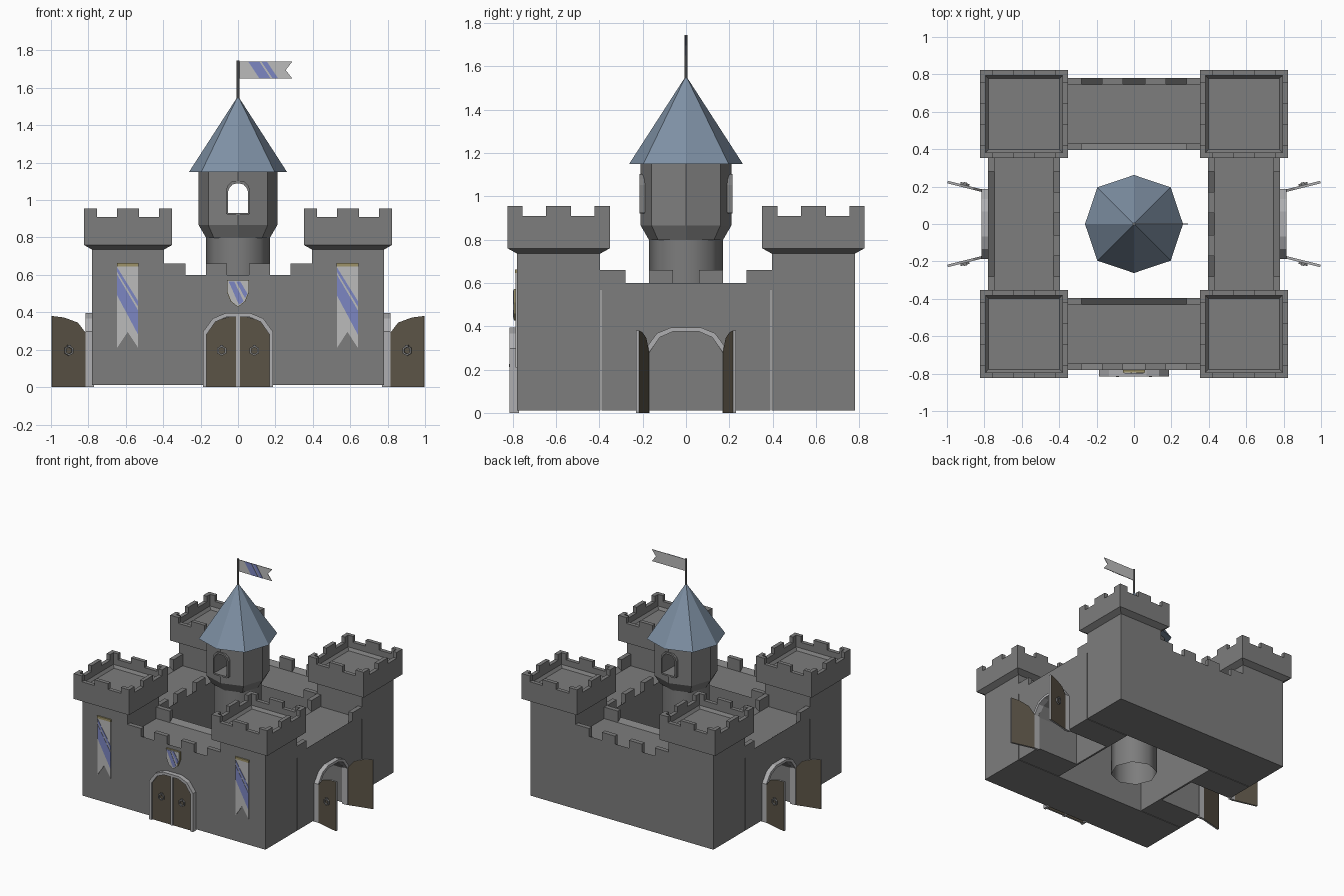
import bpy, bmesh
from math import pi, cos, sin, sqrt, radians
from mathutils import Matrix

if "Cube" in bpy.data.objects:
    bpy.data.objects.remove(bpy.data.objects["Cube"])


def material(name, rgb):
    m = bpy.data.materials.new(name)
    m.diffuse_color = (*rgb, 1)
    m.use_nodes = True
    m.node_tree.nodes["Principled BSDF"].inputs["Base Color"].default_value = m.diffuse_color
    return m


STONE = material("stone", (0.205, 0.205, 0.205))
ROOF = material("slate", (0.21, 0.28, 0.37))
WOOD = material("wood", (0.105, 0.088, 0.062))
TRIM = material("trim", (0.43, 0.43, 0.44))
CLOTH = material("cloth", (0.50, 0.50, 0.50))
BLUE = material("blue", (0.20, 0.24, 0.54))
GOLD = material("gold", (0.34, 0.29, 0.14))


def finish(name, bm, mat=None, M=None, fix=True):
    if M is not None:
        bm.transform(M)
    if fix:
        bmesh.ops.recalc_face_normals(bm, faces=bm.faces)
    me = bpy.data.meshes.new(name)
    bm.to_mesh(me)
    bm.free()
    me.materials.append(mat or STONE)
    ob = bpy.data.objects.new(name, me)
    bpy.context.collection.objects.link(ob)
    return ob


def add_box(bm, x0, x1, y0, y1, z0, z1):
    M = Matrix.Translation(((x0 + x1) / 2, (y0 + y1) / 2, (z0 + z1) / 2)) @ \
        Matrix.Diagonal((abs(x1 - x0), abs(y1 - y0), abs(z1 - z0), 1))
    bmesh.ops.create_cube(bm, size=1, matrix=M)


def add_prism(bm, pts, y0, y1):
    """Extrude an x/z outline from y0 to y1."""
    a = [bm.verts.new((x, y0, z)) for x, z in pts]
    b = [bm.verts.new((x, y1, z)) for x, z in pts]
    bm.faces.new(a)
    bm.faces.new(b[::-1])
    for i in range(len(pts)):
        j = (i + 1) % len(pts)
        bm.faces.new((a[i], b[i], b[j], a[j]))


def prism(name, pts, y0, y1, mat=None, M=None):
    bm = bmesh.new()
    add_prism(bm, pts, y0, y1)
    return finish(name, bm, mat, M)


def lathe(name, rings, n, loc=(0, 0, 0), rot=0.0, mat=None, bottom=True, top=True, diag=1.0):
    """Stack of n-sided rings given as (radius, z); diag widens every other corner."""
    bm = bmesh.new()
    loops = []
    for r, z in rings:
        loops.append([bm.verts.new((r * k * cos(rot + 2 * pi * i / n),
                                    r * k * sin(rot + 2 * pi * i / n), z))
                      for i in range(n) for k in [diag if i % 2 else 1]])
    for a, b in zip(loops, loops[1:]):
        for i in range(n):
            j = (i + 1) % n
            bm.faces.new((a[i], a[j], b[j], b[i]))
    if bottom:
        bm.faces.new(loops[0][::-1])
    if top:
        bm.faces.new(loops[-1])
    return finish(name, bm, mat, Matrix.Translation(loc), fix=False)


def cut(ob, cutter):
    mod = ob.modifiers.new("opening", 'BOOLEAN')
    mod.operation, mod.object, mod.solver = 'DIFFERENCE', cutter, 'EXACT'
    bpy.context.view_layer.objects.active = ob
    bpy.ops.object.modifier_apply(modifier=mod.name)
    bpy.data.objects.remove(cutter)


def arch(w, h, z0=0.0, half=((1, .75), (.72, .93), (.36, 1))):
    half = [(1, 0), *half]
    return [(-w * a, z0 + h * b) for a, b in half] + [(w * a, z0 + h * b) for a, b in half[::-1]]


def turn(a):
    return Matrix.Rotation(radians(a), 4, 'Z')


# Curtain walls with a dipped walkway; side walls have deep gate recesses.
# Battlements: full row on one edge, end blocks on the other
for k, name in enumerate(("front", "right", "back", "left")):
    profile = [(.395, .01), (.78, .01), (.78, .60), (.745, .572), (.43, .572), (.395, .60)]
    side = k % 2
    length = .39 if side else .775
    wall = prism(name + "_wall", profile, -length, length, None, turn(90 * k - 90))
    if side:
        cut(wall, prism("gate_cutter", arch(.17, .42, -.04), -.9, -.41, None, turn(90 * k)))
    bm = bmesh.new()
    edges = ((-.78, -.745), (-.43, -.395))
    full, ends = edges[::-1] if side else edges
    for x0, x1 in ((-.397, -.28), (-.17, -.06), (.06, .17), (.28, .397)):
        add_box(bm, x0, x1, *full, .57, .66)
    for x0, x1 in ((-.397, -.28), (.28, .397)):
        add_box(bm, x0, x1, *ends, .57, .66)
    finish(name + "_wall_battlements", bm, None, turn(90 * k))

# Corner towers with flared, recessed tops and merlons
Q = sqrt(2)
for sx in (-1, 1):
    for sy in (-1, 1):
        c = (sx * .588, sy * .588, 0)
        rings = [(.192, .01), (.192, .735), (.236, .76), (.236, .91),
                 (.206, .91), (.206, .865), (.19, .845)]
        lathe("corner_tower", [(h * Q, z) for h, z in rings], 4, c, pi / 4)
        bm = bmesh.new()
        for k in range(4):
            part = bmesh.new()
            for x0, x1 in ((-.236, -.166), (-.058, .058), (.166, .206)):
                add_box(part, x0, x1, -.236, -.206, .91, .955)
            part.transform(turn(90 * k))
            tmp = bpy.data.meshes.new("tmp")
            part.to_mesh(tmp)
            part.free()
            bm.from_mesh(tmp)
            bpy.data.meshes.remove(tmp)
        finish("corner_tower_merlons", bm, None, Matrix.Translation(c))

# Central keep: smooth shaft, octagonal room with a window through it
shaft = lathe("keep_shaft", [(.17, .01), (.17, .797)], 8, bottom=False, top=False)
for p in shaft.data.polygons:
    p.use_smooth = True
room = lathe("keep_room", [(.17, .797), (.21, .866), (.21, 1.16)], 8, diag=1.07)
ROUND = ((1, .72), (.85, .86), (.55, .97), (.2, 1))
cut(room, prism("window_cutter", arch(.055, .165, .93, ROUND), -.4, .4))
for s in (-1, 1):
    prism("window_frame", arch(.064, .178, .925, ROUND) + arch(.054, .163, .925, ROUND)[::-1],
          s * .18, s * .215)
    bm = bmesh.new()
    add_box(bm, -.055, .055, s * .18, s * .215, .92, .932)
    finish("window_sill", bm)
lathe("keep_roof", [(.262, 1.15), (.004, 1.55)], 8, mat=ROOF, diag=1.06)

# Flagpole and swallowtail flag
lathe("flagpole", [(.008, 1.53), (.008, 1.745)], 8)
prism("flag", [(.008, 1.74), (.29, 1.74), (.255, 1.695), (.29, 1.65), (.008, 1.65)],
      -.002, .002, CLOTH)
for x0, x1 in ((.055, .115), (.125, .155)):
    prism("flag_stripe", [(x0, 1.74), (x1, 1.74), (x1 + .06, 1.65), (x0 + .06, 1.65)],
          -.004, -.002, BLUE)

# Front banners with rods and diagonal stripes
for x in (-.59, .585):
    M = Matrix.Translation((x, 0, 0))
    prism("banner", [(-.056, .65), (.056, .65), (.056, .21), (0, .295), (-.056, .21)],
          -.786, -.78, CLOTH, M)
    for l0, l1, r0, r1 in ((.60, .49, .41, .28), (.64, .615, .46, .43)):
        prism("banner_stripe", [(-.056, l0), (.056, r0), (.056, r1), (-.056, l1)],
              -.788, -.785, BLUE, M)
    bm = bmesh.new()
    add_box(bm, -.058, .058, -.79, -.778, .645, .663)
    finish("banner_rod", bm, GOLD, M)

# Shield above the front gate
shield = [(-1, .57), (1, .57), (1, .51), (.65, .46), (0, .43), (-.65, .46), (-1, .51)]
prism("shield_rim", [(.06 * x, .5 + (z - .5) * 1.04) for x, z in shield], -.793, -.78, GOLD)
prism("shield_face", [(.056 * x, z) for x, z in shield], -.796, -.79, CLOTH)
prism("shield_stripe", [(-.05, .565), (-.02, .565), (.03, .458), (.005, .44)], -.798, -.795, BLUE)
prism("shield_stripe", [(-.01, .565), (.012, .565), (.05, .50), (.038, .475)], -.798, -.795, BLUE)

# Gate frames
for a, name in ((0, "front"), (90, "right"), (-90, "left")):
    prism(name + "_gate_frame", arch(.187, .395) + arch(.168, .375)[::-1],
          -.815, -.77, TRIM, turn(a))
bm = bmesh.new()
add_box(bm, -.01, .01, -.81, -.78, 0, .38)
finish("front_gate_post", bm, TRIM)


# Door leaves with pale edges and hexagonal ring handles
def leaf(name, x, y, angle, sx, sy):
    M = Matrix.Diagonal((sx, sy, 1, 1)) @ Matrix.Translation((x, y, 0)) @ turn(angle)
    w = .19
    door = prism(name, [(0, 0), (w, 0), (w, .38), (.65 * w, .372), (.25 * w, .345), (0, .285)],
                 -.007, .007, WOOD, M)
    door.data.materials.append(TRIM)
    for p in door.data.polygons:
        p.material_index = int(len(p.vertices) == 4)
    bm = bmesh.new()
    pts = [[(.098 + r * sin(i * pi / 3), .195 + r * cos(i * pi / 3)) for i in range(6)]
           for r in (.018, .028)]
    for i in range(6):
        j = (i + 1) % 6
        add_prism(bm, [pts[0][i], pts[1][i], pts[1][j], pts[0][j]], -.018, -.007)
    add_box(bm, .09, .106, -.022, -.007, .212, .226)
    finish(name + "_handle", bm, None, M)


for sx in (-1, 1):
    leaf("front_door", -.185, -.795, 0, sx, 1)
    for sy in (-1, 1):
        leaf("side_door", .812, -.178, -14, sx, -sy)
